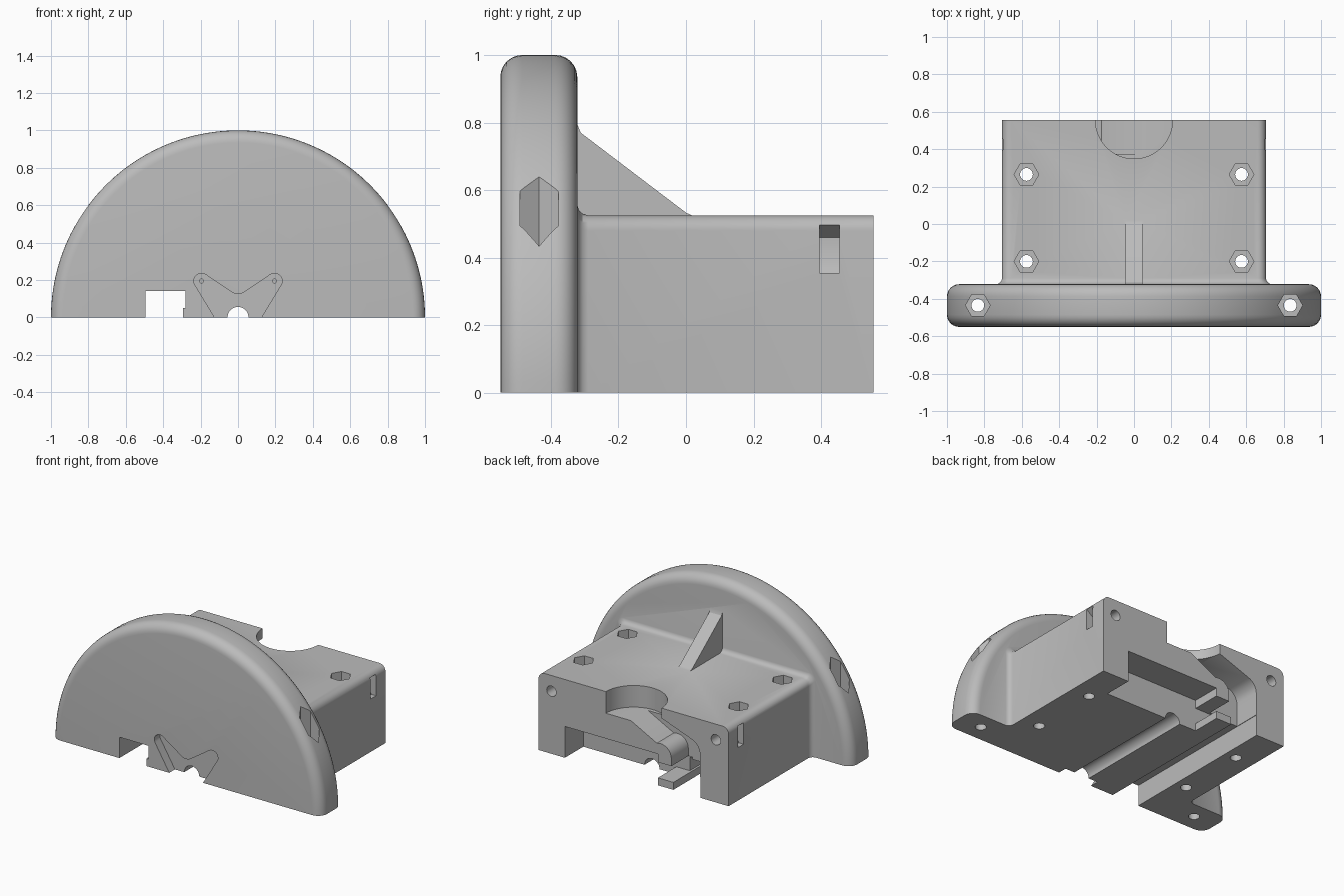
import bpy, bmesh, math
from mathutils import Vector

cube = bpy.data.objects.get("Cube")
if cube:
    bpy.data.objects.remove(cube)

grey = bpy.data.materials.new("plain grey")
grey.use_nodes = True
colour = (0.5, 0.5, 0.5, 1)
grey.diffuse_color = colour
grey.node_tree.nodes["Principled BSDF"].inputs["Base Color"].default_value = colour


def loft(name, rings):
    """Closed solid through rings of equal point count."""
    bm = bmesh.new()
    loops = [[bm.verts.new(p) for p in ring] for ring in rings]
    n = len(loops[0])
    for a, b in zip(loops, loops[1:]):
        for i in range(n):
            j = (i + 1) % n
            bm.faces.new((a[i], a[j], b[j], b[i]))
    bm.faces.new(loops[0])
    bm.faces.new(loops[-1])
    bmesh.ops.recalc_face_normals(bm, faces=bm.faces)
    mesh = bpy.data.meshes.new(name)
    bm.to_mesh(mesh)
    bm.free()
    mesh.materials.append(grey)
    ob = bpy.data.objects.new(name, mesh)
    bpy.context.collection.objects.link(ob)
    return ob


def prism(name, pts, axis, lo, hi):
    """Extrude a 2D outline along x, y or z."""
    place = {"x": lambda p, t: (t, p[0], p[1]),
             "y": lambda p, t: (p[0], t, p[1]),
             "z": lambda p, t: (p[0], p[1], t)}[axis]
    return loft(name, [[place(p, t) for p in pts] for t in (lo, hi)])


def arc(cx, cy, r, start, end, n):
    return [(cx + r * math.cos(math.radians(start + (end - start) * i / n)),
             cy + r * math.sin(math.radians(start + (end - start) * i / n)))
            for i in range(n + 1)]


def circle(cx, cy, r, n=32):
    return arc(cx, cy, r, 0, 360, n)[:-1]


def rect(x0, x1, z0, z1):
    return [(x0, z0), (x1, z0), (x1, z1), (x0, z1)]


def combine(body, tool, operation):
    mod = body.modifiers.new("cut", "BOOLEAN")
    mod.operation = operation
    mod.solver = "EXACT"
    mod.object = tool
    bpy.ops.object.select_all(action="DESELECT")
    bpy.context.view_layer.objects.active = body
    body.select_set(True)
    bpy.ops.object.modifier_apply(modifier=mod.name)
    bpy.data.objects.remove(tool)


# Half-round front plate with rolled edges
R, F, FRONT, BACK = 1.0, 0.065, -0.55, -0.322
steps = [math.radians(15 * i) for i in range(7)]
section = [(FRONT + F - F * math.cos(a), R - F + F * math.sin(a)) for a in steps]
section += [(BACK - F + F * math.sin(a), R - F + F * math.cos(a)) for a in steps]
body = loft("housing_half", [[(x, y, z) for x, z in arc(0, 0, r, 0, 180, 96)]
                             for y, r in section])


# Rear block with rounded top edges and a flared root
def block_outline(grow):
    w, h, r = 0.705 + grow, 0.525 + grow, 0.045
    return ([(w, 0)] + arc(w - r, h - r, r, 0, 90, 8)
            + arc(r - w, h - r, r, 90, 180, 8) + [(-w, 0)])


flare = [(-0.36, 0.03), (-0.322, 0.03), (-0.317, 0.016),
         (-0.306, 0.005), (-0.29, 0), (0.555, 0)]
block = loft("block", [[(x, y, z) for x, z in block_outline(g)] for y, g in flare])
combine(body, block, "UNION")

# Triangular stiffening rib
rib = prism("rib", [(-0.36, 0.48), (-0.36, 0.8), (-0.322, 0.795), (-0.312, 0.77),
                    (0.0, 0.533), (0.02, 0.524), (0.02, 0.48)], "x", -0.046, 0.046)
combine(body, rib, "UNION")


def cut(pts, axis, lo, hi):
    combine(body, prism("cutter", pts, axis, lo, hi), "DIFFERENCE")


# Cable passage running front to back, and the central shaft groove
cut(rect(-0.495, -0.28, 0.05, 0.14), "y", -0.7, 0.7)
cut(rect(-0.495, -0.295, -0.1, 0.06), "y", -0.7, 0.7)
cut(circle(0, 0, 0.056), "y", -0.7, 0.7)

# Winged pocket in the front face with two pin holes
wing = [(0.125, -0.05), (0.125, 0)] + arc(0.195, 0.195, 0.041, -30, 120, 10)
wing += [(0.03, 0.133), (0.012, 0.126)]
cut(wing + [(-x, z) for x, z in reversed(wing)], "y", -0.7, -0.49)

# Lower rear opening, leaving a narrow tongue at the base
cut(rect(-0.18, 0.51, -0.1, 0.21), "y", 0.36, 0.7)
cut(rect(-0.31, -0.15, 0.05, 0.155), "y", 0.36, 0.7)

# Sloping cable slot and the half-round entry above it
slot = [(0.03, 0.46), (0.03, 0.385)]
slot += arc(-0.2, 0.205, 0.08, 70, 180, 8)
slot += [(-0.28, 0.05), (-0.295, 0.05), (-0.295, -0.1), (-0.492, -0.1)]
slot += arc(-0.402, 0.29, 0.09, 180, 110, 8) + [(-0.2, 0.46)]
cut(slot, "y", 0.375, 0.7)
cut(circle(0, 0.555, 0.206, 64), "z", 0.38, 0.8)

# Paired details on both sides
for s in (-1, 1):
    cut(circle(s * 0.195, 0.195, 0.011, 16), "y", -0.6, -0.4)
    for x, y in ((0.575, 0.265), (0.575, -0.2), (0.835, -0.435)):
        cut(circle(s * x, y, 0.066, 6), "z", 0.36, 1.2)
        cut(circle(s * x, y, 0.034), "z", -0.1, 0.6)
    cut(circle(s * 0.61, 0.42, 0.035), "y", 0.4, 0.7)
    side = [(0.75, 0.355), (0.67, 0.355), (0.655, 0.39), (0.655, 0.46),
            (0.705, 0.5), (0.75, 0.5)]
    cut([(s * x, z) for x, z in side], "y", 0.396, 0.455)

bpy.ops.object.shade_smooth_by_angle(angle=math.radians(30))
